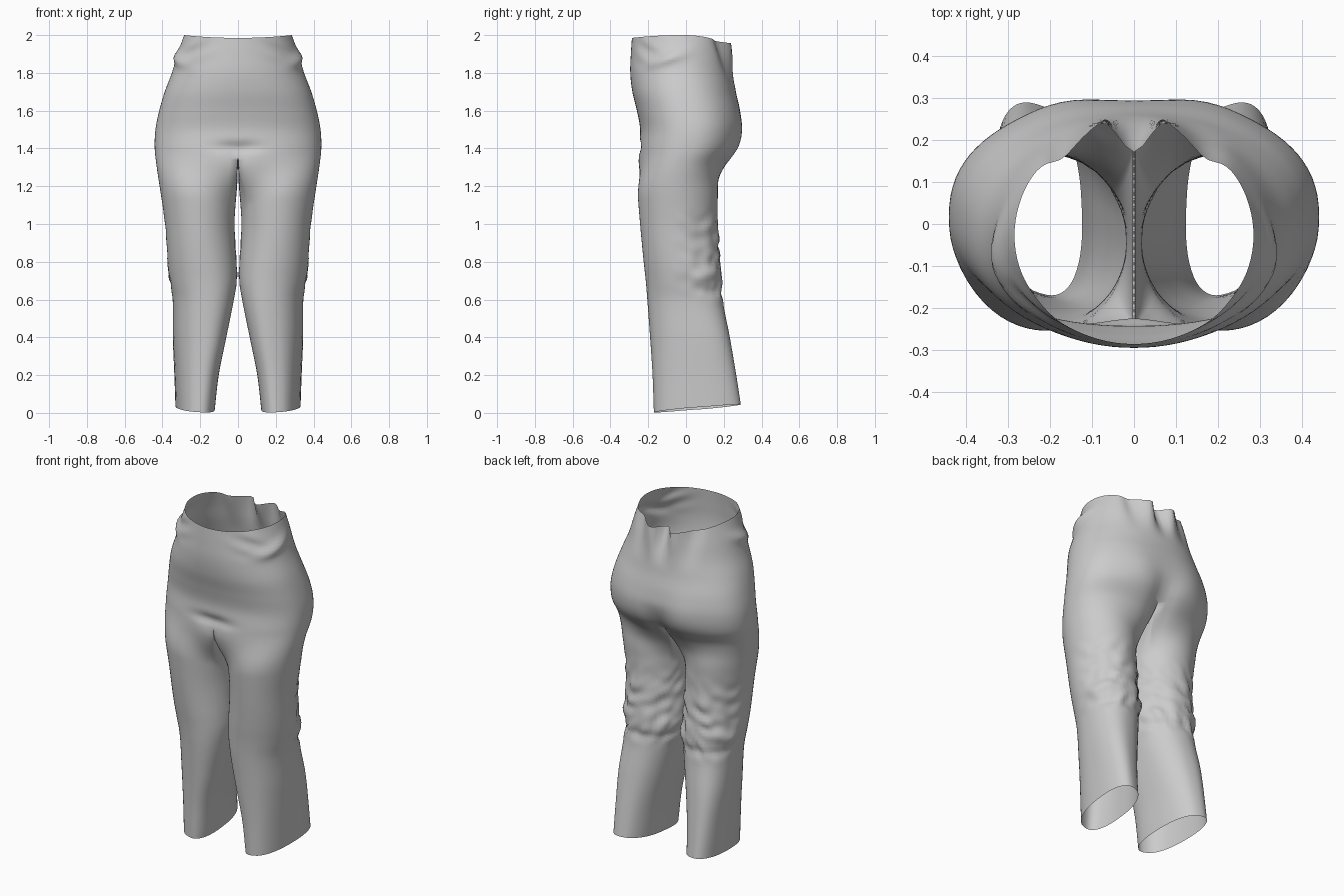
import bpy, bmesh, math
from mathutils import Vector, noise

if "Cube" in bpy.data.objects:
    bpy.data.objects.remove(bpy.data.objects["Cube"])

# Profile tables: z, side x, front y, back y
PROFILE = [
    (0.00, 0.330, -0.170, 0.297), (0.20, 0.337, -0.177, 0.266), (0.40, 0.345, -0.190, 0.232),
    (0.60, 0.346, -0.205, 0.194), (0.70, 0.362, -0.213, 0.190), (0.80, 0.372, -0.224, 0.178),
    (1.00, 0.386, -0.243, 0.167), (1.20, 0.415, -0.258, 0.174), (1.30, 0.430, -0.258, 0.208),
    (1.40, 0.441, -0.252, 0.275), (1.50, 0.437, -0.243, 0.294), (1.60, 0.417, -0.260, 0.286),
    (1.70, 0.388, -0.284, 0.264), (1.80, 0.350, -0.295, 0.250), (1.90, 0.320, -0.292, 0.241),
    (2.00, 0.285, -0.285, 0.230)]
# Inner leg edge: z, x
INNER = [(0.0, 0.125), (0.2, 0.102), (0.4, 0.062), (0.6, 0.022), (0.72, 0.006),
         (1.0, 0.018), (1.2, 0.007), (1.3, 0.003), (1.5, 0.003)]

OUT, INN, HIP_ROWS, LEG_ROWS = 44, 24, 40, 80
BASE, SPREAD = 1.40, 0.9


def smooth(v):
    v = max(0.0, min(1.0, v))
    return v * v * (3 - 2 * v)


def gauss(v, c, w):
    return math.exp(-((v - c) / w) ** 2)


def power(v, e):
    return math.copysign(abs(v) ** e, v)


def sample(table, z, col):
    """Smooth cubic interpolation of one table column."""
    n = len(table)
    z = max(table[0][0], min(table[-1][0], z))
    i = max(k for k in range(n - 1) if table[k][0] <= z)

    def slope(k):
        a, b = max(k - 1, 0), min(k + 1, n - 1)
        return (table[b][col] - table[a][col]) / (table[b][0] - table[a][0])
    h = table[i + 1][0] - table[i][0]
    t = (z - table[i][0]) / h
    return ((2*t**3 - 3*t*t + 1) * table[i][col] + (t**3 - 2*t*t + t) * h * slope(i)
            + (3*t*t - 2*t**3) * table[i + 1][col] + (t**3 - t*t) * h * slope(i + 1))


def hip_point(t, z):
    """Half hip outline: t = 0 front centre, pi back centre."""
    a, f, b = (sample(PROFILE, z, c) for c in (1, 2, 3))
    e = 2 / (2.0 + 0.28 * smooth((1.95 - z) / 0.4))
    s, c = max(0.0, math.sin(t)), math.cos(t)
    if t < 1e-6 or t > math.pi - 1e-6:
        s = 0.0
    x = a * s ** e
    y = (f + b) / 2 - (b - f) / 2 * power(c, e)
    if c > 0:
        # crotch crease
        y += 0.025 * gauss(z, 1.405, 0.03) * gauss(x, 0, 0.11)
        y += 0.02 * smooth((1.42 - z) / 0.08) * gauss(x, 0, 0.05)
    else:
        # fuller seat, cleft, waist notch and flanking folds
        y += 0.012 * gauss(z, 1.48, 0.12) * gauss(x, 0.17, 0.1)
        y -= 0.035 * gauss(x, 0, 0.07) * smooth((1.54 - z) / 0.18)
        top = smooth((z - 1.72) / 0.26)
        y -= 0.065 * top * gauss(x, 0, 0.042)
        y += 0.018 * top * gauss(x, 0.075, 0.03)
        y -= 0.03 * top * gauss(x, 0.17, 0.04)
    # gathered folds at the sides of the waist
    ear = gauss(t, 1.25, 0.4) * gauss(z, 1.872 + 0.08 * (t - 1.25), 0.03)
    x += 0.024 * ear * min(1, s)
    fold = gauss(t, 0.85, 0.3) * gauss(z, 1.92, 0.07)
    y += 0.007 * fold * math.sin(60 * (z + 0.12 * t))
    return Vector((x, y, z))


def leg_section(phi, z):
    """Closed leg outline, squarer and twisted outward below the knee."""
    a, f, b = (sample(PROFILE, z, c) for c in (1, 2, 3))
    i = sample(INNER, z, 1)
    low = smooth((1.0 - z) / 0.7)
    e = 2 / (2.0 + 0.35 * low)
    return Vector(((a + i) / 2 + (a - i) / 2 * power(math.sin(phi - 0.25 * low), e),
                   (f + b) / 2 - (b - f) / 2 * power(math.cos(phi), e), z))


def wrinkle(phi, z):
    """Bunched cloth behind the knee."""
    back = smooth((0.35 - math.cos(phi)) / 0.9)
    zone = smooth((z - 0.56) / 0.1) * smooth((1.15 - z) / 0.3)
    n = noise.noise(Vector((phi * 1.6, z * 6, 3.1)))
    m = noise.noise(Vector((phi * 2.5, z * 17 + 2.5 * math.sin(phi), 7.7)))
    w = math.sin(48 * z + 5 * math.cos(phi - 2.6) + 5 * n)
    return back * zone * (0.004 * w + 0.014 * m) - 0.006 * back * gauss(z, 0.645, 0.02)


bm = bmesh.new()

# Seat: half outline from waist down to the crotch level (lower at the centre)
ts = [math.pi * j / OUT for j in range(OUT + 1)]
grid = []
for r in range(HIP_ROWS + 1):
    row = []
    for t in ts:
        top = 1.985 + 0.015 * math.sin(t) ** 2 - 0.03 * smooth((t - 1.7) / 1.3)
        base = BASE - 0.045 * (1 - math.sin(t)) ** 2
        row.append(bm.verts.new(hip_point(t, top + (base - top) * r / HIP_ROWS)))
    grid.append(row)
for up, dn in zip(grid, grid[1:]):
    for j in range(OUT):
        bm.faces.new((up[j], up[j + 1], dn[j + 1], dn[j]))

# Crotch seam: sagging curve from back centre to front centre
ring = list(grid[-1])
yb, yf, zs = ring[-1].co.y, ring[0].co.y, ring[0].co.z
for k in range(1, INN):
    u = k / INN
    ring.append(bm.verts.new((0, yb + (yf - yb) * u, zs - 0.06 * math.sin(math.pi * u) ** 0.7)))
phis = [-SPREAD + t * (math.pi + 2 * SPREAD) / math.pi for t in ts]
phis += [math.pi + SPREAD + (math.pi - 2 * SPREAD) * k / INN for k in range(1, INN)]

# Leg: columns run from the crotch ring to the slanted hem
starts = [v.co.copy() for v in ring]
prev = ring
for r in range(1, LEG_ROWS + 1):
    row = []
    for s, phi in zip(starts, phis):
        hem = 0.024 - 0.021 * math.cos(phi) + 0.006 * math.sin(phi)
        z = s.z + (hem - s.z) * r / LEG_ROWS
        p = leg_section(phi, z)
        keep = 1 - smooth((s.z - z) / 0.26)
        off = s - leg_section(phi, s.z)
        p += Vector((off.x, off.y, 0)) * keep
        p += Vector((math.sin(phi), -math.cos(phi), 0)) * wrinkle(phi, z)
        p.x = max(p.x, 0.003)
        row.append(bm.verts.new(p))
    n = len(row)
    for j in range(n):
        k = (j + 1) % n
        bm.faces.new((prev[j], prev[k], row[k], row[j]))
    prev = row

bmesh.ops.recalc_face_normals(bm, faces=bm.faces)
side = max(bm.faces, key=lambda f: f.calc_center_median().x)
if side.normal.x < 0:
    bmesh.ops.reverse_faces(bm, faces=bm.faces)
mesh = bpy.data.meshes.new("trousers")
bm.to_mesh(mesh)
bm.free()

trousers = bpy.data.objects.new("trousers", mesh)
bpy.context.collection.objects.link(trousers)
for poly in mesh.polygons:
    poly.use_smooth = True

# Mirror to make the other half
mirror = trousers.modifiers.new("mirror", 'MIRROR')
mirror.use_axis[0] = True
mirror.merge_threshold = 0.0008
